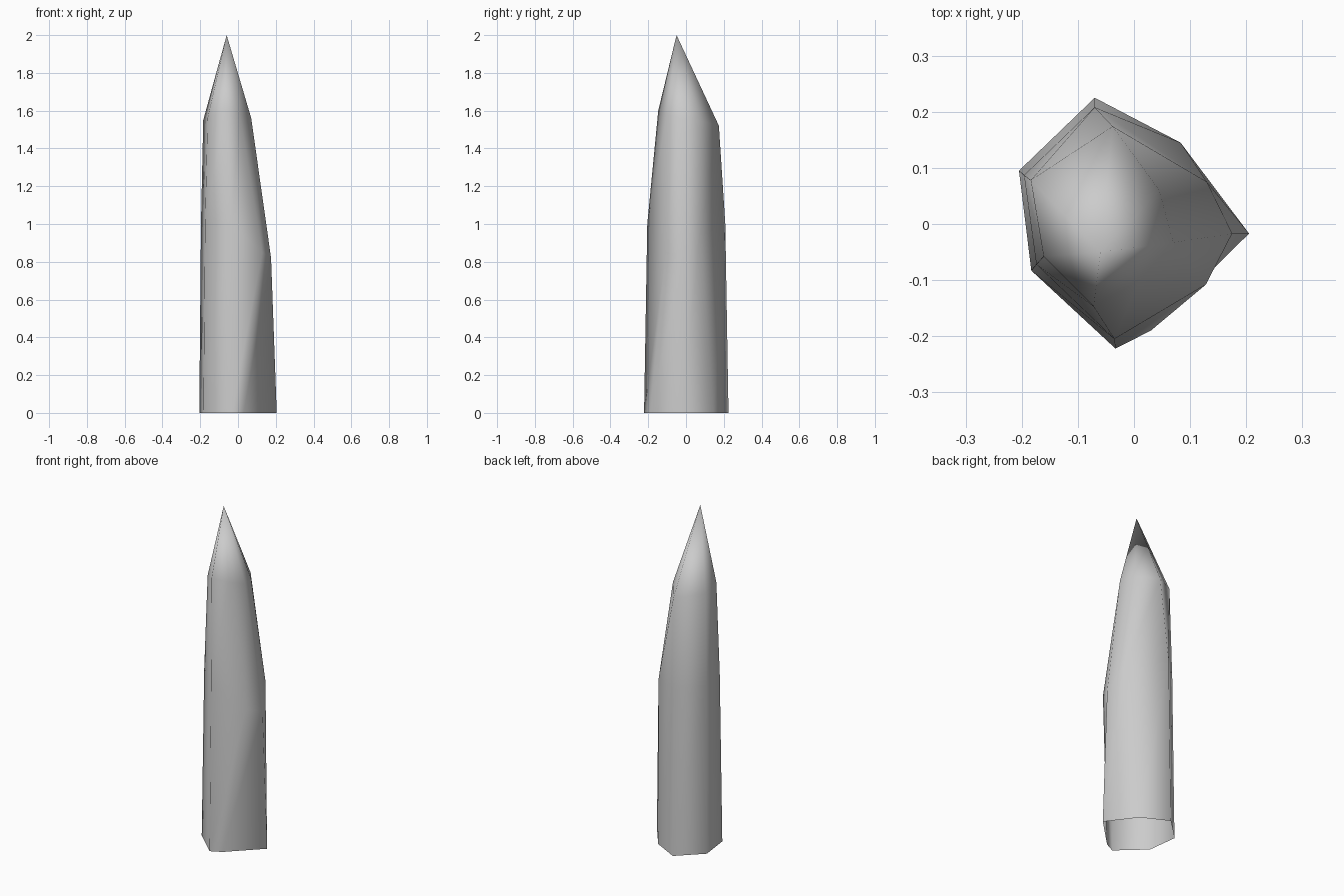
import bpy
import bmesh

cube = bpy.data.objects.get("Cube")
if cube:
    bpy.data.objects.remove(cube, do_unlink=True)

# Stone colour
stone = bpy.data.materials.new("grey_stone")
stone.use_nodes = True
grey = (0.6, 0.6, 0.6, 1)
stone.diffuse_color = grey
stone.node_tree.nodes["Principled BSDF"].inputs["Base Color"].default_value = grey

# Each column: base, middle and shoulder corner of one crystal edge
columns = [
    [(-.07, .225, 0), (-.07, .208, 1), (-.038, .174, 1.52)],        # back
    [(-.205, .095, 0), (-.196, .087, 1), (-.184, .078, 1.55)],      # back right
    [(-.183, -.083, 0), (-.174, -.072, 1), (-.161, -.058, 1.56)],   # front right
    [(-.033, -.222, 0), (-.035, -.205, 1), (-.072, -.147, 1.6)],    # front
    [(.03, -.19, 0), (.128, -.108, .85), (.01, -.1, 1.58)],         # front left
    [(.205, -.017, 0), (.175, -.017, .82), (.07, -.033, 1.56)],     # left
    [(.083, .145, 0), (.13, .075, .95), (.045, .06, 1.55)],         # back left
]
tip_point = (-.06, -.05, 2)

# Crystal shaft, open at the base, closing to a point
bm = bmesh.new()
rows = [[bm.verts.new(p) for p in column] for column in columns]
tip = bm.verts.new(tip_point)
for i, a in enumerate(rows):
    b = rows[(i + 1) % len(rows)]
    for k in range(2):
        bm.faces.new((a[k], b[k], b[k + 1], a[k + 1]))
    bm.faces.new((a[2], b[2], tip))
for face in bm.faces:
    face.smooth = True

mesh = bpy.data.meshes.new("crystal_shard")
bm.to_mesh(mesh)
bm.free()
mesh.materials.append(stone)
crystal = bpy.data.objects.new("crystal_shard", mesh)
bpy.context.collection.objects.link(crystal)
